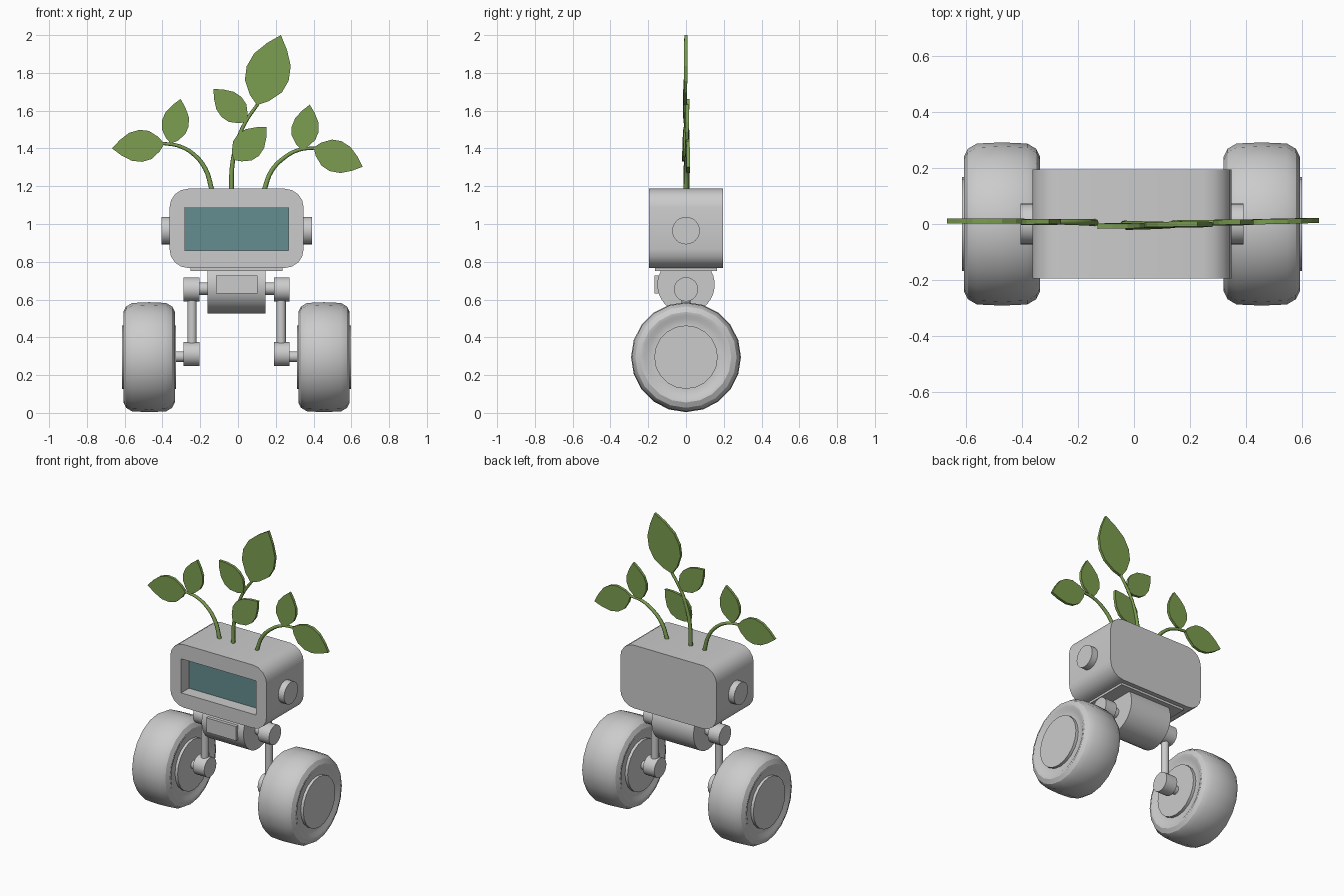
import bpy, bmesh, math
from mathutils import Vector, Matrix

if "Cube" in bpy.data.objects:
    bpy.data.objects.remove(bpy.data.objects["Cube"])

CX = -0.0075   # robot centre line; the leaves set the overall centring


def material(name, rgb):
    m = bpy.data.materials.new(name)
    m.diffuse_color = (*rgb, 1)
    m.use_nodes = True
    m.node_tree.nodes["Principled BSDF"].inputs["Base Color"].default_value = m.diffuse_color
    return m


GREEN = material("leaf_green", (0.20, 0.34, 0.08))
TEAL = material("screen_teal", (0.13, 0.27, 0.28))


def finish(name, bm, mat=None, smooth=True):
    bmesh.ops.recalc_face_normals(bm, faces=bm.faces)
    me = bpy.data.meshes.new(name)
    bm.to_mesh(me)
    bm.free()
    ob = bpy.data.objects.new(name, me)
    bpy.context.collection.objects.link(ob)
    if mat:
        me.materials.append(mat)
    if smooth:
        bpy.ops.object.select_all(action='DESELECT')
        ob.select_set(True)
        bpy.context.view_layer.objects.active = ob
        bpy.ops.object.shade_smooth_by_angle(angle=math.radians(32))
    return ob


def box_bm(lo, hi):
    lo, hi = Vector(lo), Vector(hi)
    bm = bmesh.new()
    bmesh.ops.create_cube(bm, size=1, matrix=Matrix.Translation((lo + hi) / 2)
                          @ Matrix.Diagonal((*(hi - lo), 1)))
    return bm


def box(name, lo, hi, mat=None):
    return finish(name, box_bm(lo, hi), mat, smooth=False)


def rod(name, a, b, r, sides=24):
    a, b = Vector(a), Vector(b)
    rot = (b - a).to_track_quat('Z', 'Y').to_matrix().to_4x4()
    bm = bmesh.new()
    bmesh.ops.create_cone(bm, cap_ends=True, segments=sides, radius1=r, radius2=r,
                          depth=(b - a).length,
                          matrix=Matrix.Translation((a + b) / 2) @ rot)
    return finish(name, bm)


def prism(name, pts, offset, mat=None, smooth=True):
    """Extrude a planar outline by an offset."""
    bm = bmesh.new()
    f = bm.faces.new([bm.verts.new(p) for p in pts])
    ext = bmesh.ops.extrude_face_region(bm, geom=[f])
    # keep the starting face as the other cap
    moved = [v for v in ext['geom'] if isinstance(v, bmesh.types.BMVert)]
    bmesh.ops.translate(bm, verts=moved, vec=offset)
    if len([g for g in bm.faces if len(g.verts) == len(pts)]) < 2:
        bm.faces.new([v for v in bm.verts if v not in moved])
    return finish(name, bm, mat, smooth)


# Head: block with its four long edges rounded, screen pocket in front
bm = box_bm((CX - 0.355, -0.195, 0.767), (CX + 0.355, 0.195, 1.187))
edges = [e for e in bm.edges if abs(e.verts[0].co.y - e.verts[1].co.y) > 0.1]
bmesh.ops.bevel(bm, geom=edges, offset=0.1, segments=4, profile=0.5, affect='EDGES')
head = finish("head", bm)
cutter = box("screen_cutter", (CX - 0.275, -0.3, 0.86), (CX + 0.275, -0.11, 1.087))
cutter.hide_render = True
cutter.hide_viewport = True
cut = head.modifiers.new("screen_pocket", 'BOOLEAN')
cut.object = cutter
cut.operation = 'DIFFERENCE'
cut.solver = 'EXACT'
box("screen", (CX - 0.274, -0.115, 0.861), (CX + 0.274, -0.105, 1.086), TEAL)

# Neck plate, drum body with flat top, front panel
box("neck_plate", (CX - 0.243, -0.165, 0.752), (CX + 0.243, 0.165, 0.768))
R, ZC, TOP = 0.152, 0.679, 0.755
a0 = math.asin((TOP - ZC) / R)
N = 20
arc = [math.pi - a0 + (math.pi + 2 * a0) * i / N for i in range(N + 1)]
prism("drum_body", [(CX - 0.154, R * math.cos(a), ZC + R * math.sin(a)) for a in arc],
      (0.308, 0, 0))
box("body_panel", (CX - 0.11, -0.166, 0.632), (CX + 0.11, -0.12, 0.727))

# Wheel profile: (distance from wheel centre along the axle, radius)
WHEEL = [(-0.143, 0), (-0.143, 0.168), (-0.124, 0.168), (-0.124, 0.205),
         (-0.134, 0.222), (-0.136, 0.24), (-0.122, 0.268), (-0.09, 0.287), (0, 0.291)]
WHEEL += [(-x, r) for x, r in reversed(WHEEL[:-1])]


def wheel(name, x, z, sides=20):
    bm = bmesh.new()
    vs = [bm.verts.new((x + d, 0, z + r)) for d, r in WHEEL]
    es = [bm.edges.new(p) for p in zip(vs, vs[1:])]
    bmesh.ops.spin(bm, geom=vs + es, cent=(x, 0, z), axis=(1, 0, 0),
                   angle=2 * math.pi, steps=sides)
    bmesh.ops.remove_doubles(bm, verts=bm.verts, dist=1e-4)
    finish(name, bm)


# Ear knobs, legs and wheels on both sides
for s, side in ((-1, "left"), (1, "right")):
    def X(d):
        return CX + s * d
    rod(side + "_ear_knob", (X(0.34), 0, 0.965), (X(0.398), 0, 0.965), 0.073)
    rod(side + "_hip_axle", (X(0.15), 0, 0.658), (X(0.21), 0, 0.658), 0.033)
    rod(side + "_hip_joint", (X(0.197), 0, 0.654), (X(0.28), 0, 0.654), 0.064)
    rod(side + "_leg", (X(0.236), 0, 0.34), (X(0.236), 0, 0.62), 0.025, 16)
    rod(side + "_ankle_joint", (X(0.197), 0, 0.311), (X(0.28), 0, 0.311), 0.064)
    rod(side + "_wheel_axle", (X(0.27), 0, 0.298), (X(0.34), 0, 0.298), 0.028)
    wheel(side + "_wheel", X(0.463), 0.295)


# Stems: tapered curved tubes
def stem(name, pts, y0, y1):
    cu = bpy.data.curves.new(name, 'CURVE')
    cu.dimensions = '3D'
    cu.bevel_depth = 0.013
    cu.bevel_resolution = 2
    cu.resolution_u = 5
    cu.use_fill_caps = True
    sp = cu.splines.new('BEZIER')
    sp.bezier_points.add(len(pts) - 1)
    for i, (b, (x, z)) in enumerate(zip(sp.bezier_points, pts)):
        t = i / (len(pts) - 1)
        b.co = (x, y0 + (y1 - y0) * t, z)
        b.radius = 1 - 0.35 * t
        b.handle_left_type = b.handle_right_type = 'AUTO'
    cu.materials.append(GREEN)
    bpy.context.collection.objects.link(bpy.data.objects.new(name, cu))


stem("left_stem", [(-0.137, 1.175), (-0.172, 1.29), (-0.23, 1.365), (-0.31, 1.412), (-0.40, 1.427)], 0.005, 0.01)
stem("middle_stem", [(-0.035, 1.175), (-0.03, 1.315), (0, 1.447), (0.04, 1.54), (0.105, 1.635)], 0, 0)
stem("right_stem", [(0.137, 1.175), (0.177, 1.28), (0.246, 1.352), (0.325, 1.393), (0.405, 1.402)], 0, 0.008)

# Leaves: thin pointed plates
LEAF = [(0.1, 0.45), (0.27, 0.88), (0.45, 1.0), (0.65, 0.87), (0.84, 0.47)]


def leaf(name, base, tip, width, y0, y1, thick=0.018):
    b, t = Vector((base[0], y0, base[1])), Vector((tip[0], y1, tip[1]))
    d = t - b
    w = Vector((-d.z, 0, d.x)).normalized() * width / 2
    pts = [b] + [b + d * u + w * k for u, k in LEAF] + [t]
    pts += [b + d * u - w * k for u, k in reversed(LEAF)]
    prism(name, [p - Vector((0, thick / 2, 0)) for p in pts], (0, thick, 0), GREEN, False)


leaf("left_big_leaf", (-0.39, 1.425), (-0.667, 1.40), 0.17, 0.010, 0.010)
leaf("left_small_leaf", (-0.355, 1.425), (-0.304, 1.662), 0.145, 0.005, 0.009)
leaf("middle_top_leaf", (0.10, 1.63), (0.227, 2.0), 0.235, -0.004, 0.0)
leaf("middle_left_leaf", (0.045, 1.54), (-0.13, 1.715), 0.15, -0.004, -0.008)
leaf("middle_right_leaf", (-0.025, 1.34), (0.152, 1.513), 0.16, -0.012, -0.002)
leaf("right_small_leaf", (0.335, 1.393), (0.38, 1.632), 0.145, 0.004, 0.007)
leaf("right_big_leaf", (0.40, 1.405), (0.66, 1.303), 0.17, 0.007, 0.013)
